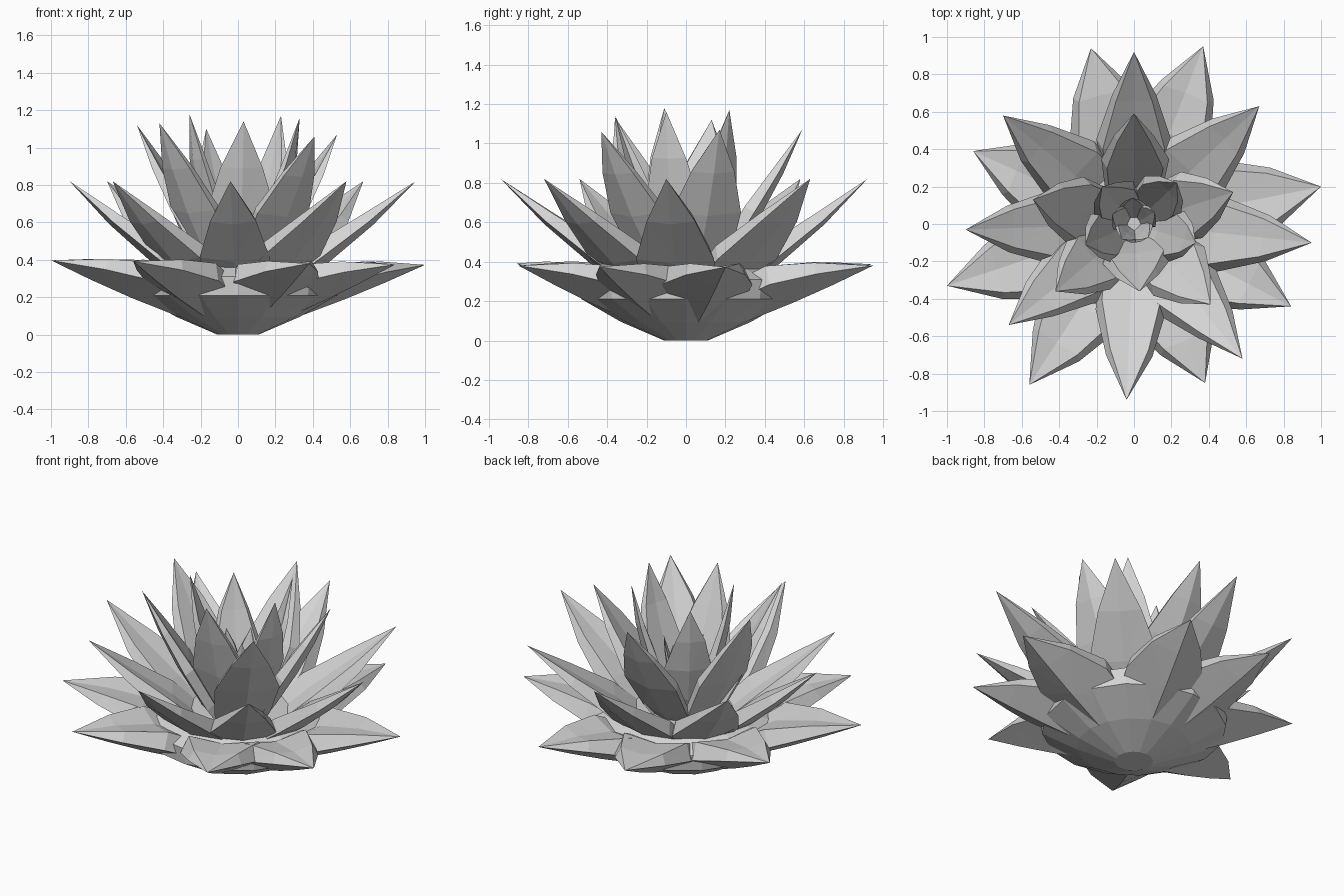
import bpy, bmesh, math, random
from mathutils import Vector

random.seed(4)
cube = bpy.data.objects.get("Cube")
if cube:
    bpy.data.objects.remove(cube, do_unlink=True)

GREY = (0.66, 0.66, 0.66, 1)
grey = bpy.data.materials.new("petal grey")
grey.use_nodes = True
grey.diffuse_color = GREY
grey.node_tree.nodes["Principled BSDF"].inputs["Base Color"].default_value = GREY


def finish(bm, name):
    bmesh.ops.recalc_face_normals(bm, faces=bm.faces[:])
    mesh = bpy.data.meshes.new(name)
    bm.to_mesh(mesh)
    bm.free()
    mesh.materials.append(grey)
    bpy.context.collection.objects.link(bpy.data.objects.new(name, mesh))


def bridge(bm, rings):
    for a, b in zip(rings, rings[1:]):
        for i in range(len(a)):
            j = (i + 1) % len(a)
            bm.faces.new((a[i], a[j], b[j], b[i]))


def petal(name, tip, base_z, bend, bend_z, half_width, belly, low, high):
    """Thick petal along a curve: keel below, bevelled sides, shallow dish on top."""
    tip = Vector(tip)
    out = Vector((tip.x, tip.y, 0)).normalized()
    side = Vector((-out.y, out.x, 0))
    start = out * 0.03 + Vector((0, 0, base_z))
    control = Vector((tip.x * bend, tip.y * bend, bend_z))
    stations = [(0, .45), (belly * .55, .9), (belly, 1), ((belly + 1) / 2, .62)]
    bm = bmesh.new()
    rings = []
    for t, share in stations:
        keel = start * (1 - t) ** 2 + control * 2 * t * (1 - t) + tip * t * t
        tangent = ((control - start) * (1 - t) + (tip - control) * t).normalized()
        inward = tangent.cross(side)
        if inward.z < 0:
            inward.negate()
        w = half_width * share
        left, right = (w * random.uniform(.94, 1.06) for _ in range(2))
        section = [(0, 0), (left, low), (left * .83, high),
                   (0, high * .85), (-right * .83, high), (-right, low)]
        rings.append([bm.verts.new(keel + side * s + inward * w * h)
                      for s, h in section])
    bridge(bm, rings)
    end = bm.verts.new(tip)
    last = rings[-1]
    for i in range(len(last)):
        bm.faces.new((last[i], last[(i + 1) % len(last)], end))
    bm.faces.new(rings[0])
    bmesh.ops.triangulate(bm, faces=bm.faces[:])
    finish(bm, name)


def ring(name, tips, **shape):
    for n, tip in enumerate(tips):
        petal(f"{name}_{n + 1}", tip, **shape)


# Low spreading petals
low_tips = [(-.23, .94), (.37, .95), (1, .2), (.84, -.44),
            (.38, -.85), (-.56, -.86), (-1, -.33), (-.86, .39)]
ring("outer_petal", [(x, y, .385 - .012 * x) for x, y in low_tips], base_z=0,
     bend=.47, bend_z=.13, half_width=.24, belly=.58, low=.42, high=.84)

# Raised petals between them
raised = [(0, .92), (.67, .63), (.95, -.1), (.58, -.72),
          (-.04, -.94), (-.67, -.54), (-.9, -.03), (-.7, .58)]
ring("middle_petal", [(x, y, .82) for x, y in raised], base_z=.1, bend=.57,
     bend_z=.36, half_width=.195, belly=.47, low=.16, high=.6)

# Steep petals
steep = [(0, .59, 1.07), (.53, .17, 1.07), (.41, -.43, 1.06),
         (.03, -.36, 1.14), (-.42, -.36, 1.13), (-.54, .13, 1.12)]
ring("upright_petal", steep, base_z=.15, bend=.68,
     bend_z=.58, half_width=.18, belly=.54, low=.2, high=.52)

# Nearly vertical petals
inner = [(.23, .22, 1.17), (.33, -.1, 1.16), (-.26, -.11, 1.18), (-.17, .2, 1.1)]
ring("inner_petal", inner, base_z=.25, bend=.9,
     bend_z=.6, half_width=.14, belly=.56, low=.2, high=.5)

# Small central bud
bud = [(.12 * math.cos(a), .12 * math.sin(a) + .02, .82)
       for a in (math.tau * (i + .3) / 5 for i in range(5))]
ring("bud_petal", bud, base_z=.3, bend=1,
     bend_z=.6, half_width=.07, belly=.56, low=.25, high=.45)

# Shallow calyx that joins the petals underneath
SIDES = 16
bm = bmesh.new()
layers = []
for radius, z in ((.11, 0), (.33, .095), (.53, .21), (.54, .31), (.42, .37)):
    angles = [math.tau * i / SIDES for i in range(SIDES)]
    layers.append([bm.verts.new((radius * math.cos(a), radius * math.sin(a), z))
                   for a in angles])
bridge(bm, layers)
bm.faces.new(layers[0])
bm.faces.new(layers[-1])
finish(bm, "calyx")
